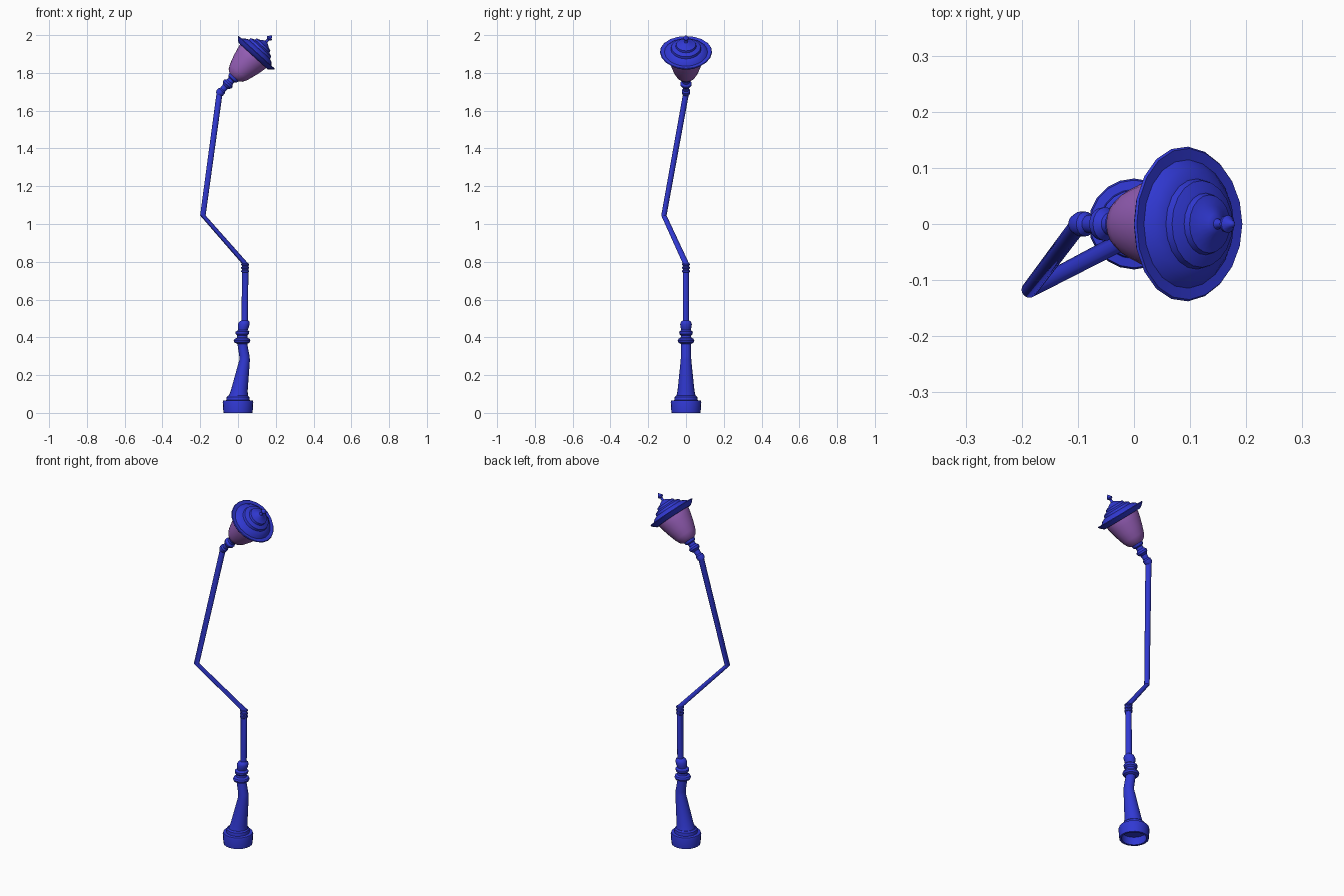
import bpy, bmesh, math
from mathutils import Matrix, Vector

SIDES = 20


def material(name, rgb):
    m = bpy.data.materials.new(name)
    m.diffuse_color = (*rgb, 1)
    return m


BLUE = material("blue_paint", (0.03, 0.04, 0.65))
PURPLE = material("purple_glass", (0.32, 0.12, 0.50))


def rings(name, sections, mat, sides=SIDES, matrix=Matrix(), shape=None):
    """Skin round sections (x, y, z, radius) stacked along z; radius 0 makes a tip."""
    bm = bmesh.new()
    loops = []
    for x, y, z, r in sections:
        if r == 0:
            loops.append([bm.verts.new((x, y, z))])
            continue
        loop = []
        for i in range(sides):
            a = 2 * math.pi * i / sides
            loop.append(bm.verts.new((x + r * math.cos(a), y + r * math.sin(a), z)))
        loops.append(loop)
    for a, b in zip(loops, loops[1:]):
        for i in range(sides):
            j = (i + 1) % sides
            quad = [a[i % len(a)], a[j % len(a)], b[j % len(b)], b[i % len(b)]]
            bm.faces.new(list(dict.fromkeys(quad)))
    for end in (loops[0], loops[-1]):
        if len(end) > 1:
            bm.faces.new(end)
    if shape:
        for v in bm.verts:
            v.co = shape(v.co)
    bmesh.ops.recalc_face_normals(bm, faces=bm.faces)
    me = bpy.data.meshes.new(name)
    bm.to_mesh(me)
    bm.free()
    me.materials.append(mat)
    ob = bpy.data.objects.new(name, me)
    ob.matrix_world = matrix
    bpy.context.collection.objects.link(ob)
    bpy.ops.object.select_all(action='DESELECT')
    ob.select_set(True)
    bpy.context.view_layer.objects.active = ob
    bpy.ops.object.shade_smooth_by_angle(angle=math.radians(35))
    return ob


def lathe(name, profile, mat, **kw):
    return rings(name, [(0, 0, z, r) for r, z in profile], mat, **kw)


# Hollow foot ring with stepped top
lathe("foot", [(0.065, 0.045), (0.065, 0.0), (0.077, 0.0), (0.081, 0.055),
               (0.078, 0.065), (0.062, 0.067), (0.060, 0.085), (0.052, 0.092)], BLUE)

# Crooked tapering base column with its collars
rings("base_column", [
    (0.002, 0, 0.090, 0.051), (0.006, 0, 0.115, 0.045), (0.035, 0, 0.28, 0.028),
    (0.034, 0, 0.30, 0.027), (0.023, 0, 0.365, 0.026)], BLUE)
rings("base_collars", [
    (0.022, 0, 0.365, 0.026), (0.021, 0, 0.372, 0.040), (0.021, 0, 0.382, 0.044),
    (0.022, 0, 0.392, 0.040), (0.022, 0, 0.398, 0.028), (0.022, 0, 0.410, 0.027),
    (0.023, 0, 0.418, 0.035), (0.024, 0, 0.430, 0.036), (0.026, 0, 0.438, 0.025),
    (0.028, 0, 0.450, 0.028), (0.031, 0, 0.470, 0.031), (0.033, 0, 0.482, 0.027),
    (0.036, 0, 0.490, 0.017)], BLUE)

# Pole with two kinks
rings("pole", [
    (0.036, 0, 0.485, 0.017), (0.038, 0, 0.79, 0.017),
    (-0.186, -0.117, 1.045, 0.0145), (-0.098, 0, 1.69, 0.016)], BLUE, sides=14)

# Small collars at the top of the straight pole
for k, z in enumerate((0.75, 0.768, 0.786)):
    rings(f"pole_collar_{k + 1}", [
        (0.038, 0, z - 0.006, 0.017), (0.038, 0, z - 0.003, 0.021),
        (0.038, 0, z + 0.003, 0.021), (0.038, 0, z + 0.006, 0.017)], BLUE)

# Tilted lamp head: local z runs along the lamp axis, origin in the cap's rim plane
axis = Vector((0.672, 0, 0.741)).normalized()
side = Vector((axis.z, 0, -axis.x))
HEAD = Matrix(((side.x, 0, axis.x, 0.095),
               (0, 1, 0, 0),
               (side.z, 0, axis.z, 1.905),
               (0, 0, 0, 1)))


def warp(co):
    """Widen the cap slightly on its upper side."""
    return Vector((co.x, co.y * (1.06 - 0.5 * co.x), co.z))


# Neck, from the pole to the glass
lathe("lamp_neck", [
    (0.016, -0.298), (0.022, -0.285), (0.022, -0.270), (0.016, -0.262), (0.018, -0.240),
    (0.029, -0.228), (0.030, -0.217), (0.020, -0.206), (0.020, -0.192), (0.029, -0.186),
    (0.031, -0.178), (0.034, -0.168)], BLUE, matrix=HEAD)

# Glass bowl
lathe("lamp_glass", [
    (0.034, -0.172), (0.050, -0.160), (0.063, -0.135), (0.076, -0.095),
    (0.087, -0.055), (0.094, -0.020), (0.094, -0.008)], PURPLE, matrix=HEAD)

# Stepped cap with an upturned rim
lathe("lamp_cap", [
    (0.090, -0.022), (0.104, -0.022), (0.118, -0.012), (0.130, 0.002), (0.127, 0.006),
    (0.108, 0.004), (0.096, 0.018), (0.080, 0.026), (0.076, 0.027), (0.073, 0.040),
    (0.056, 0.048), (0.052, 0.049), (0.049, 0.060), (0.032, 0.066), (0.018, 0.076),
    (0.010, 0.080)], BLUE, matrix=HEAD, shape=warp)

# Finial knob
lathe("lamp_finial", [
    (0.012, 0.076), (0.007, 0.086), (0.007, 0.096), (0.015, 0.102), (0.016, 0.108),
    (0.009, 0.114), (0.006, 0.120), (0, 0.126)], BLUE, sides=12, matrix=HEAD)
